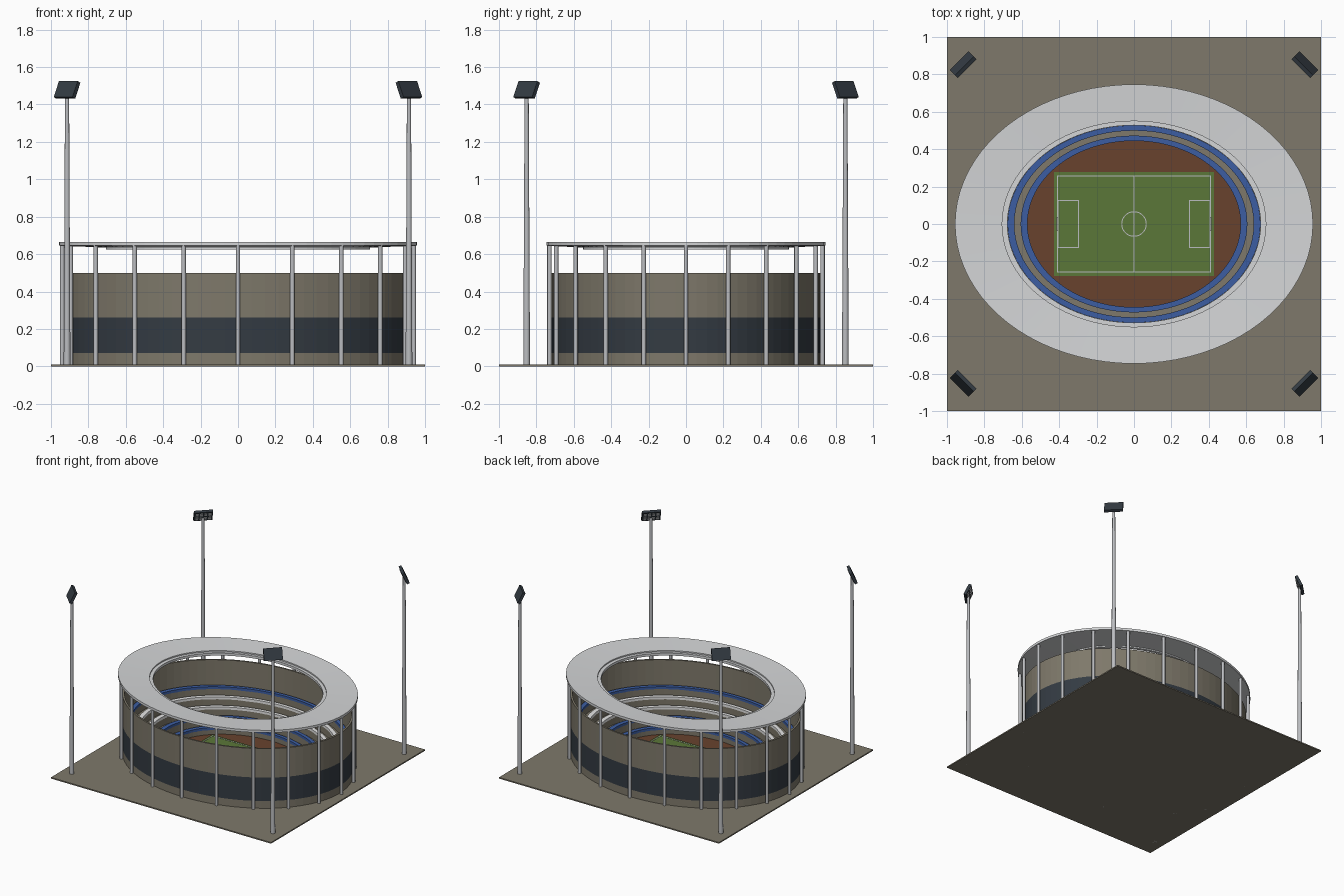
import bpy, bmesh, math
from mathutils import Matrix, Vector

cube = bpy.data.objects.get("Cube")
if cube:
    bpy.data.objects.remove(cube, do_unlink=True)

RATIO = 0.78   # depth of every oval relative to its width
SEGS = 80


def material(name, color):
    m = bpy.data.materials.new(name)
    m.use_nodes = True
    rgba = (*color, 1)
    m.diffuse_color = rgba
    m.node_tree.nodes["Principled BSDF"].inputs["Base Color"].default_value = rgba
    return m


concrete = material("concrete", (0.21, 0.19, 0.145))
cladding = material("dark cladding", (0.034, 0.044, 0.056))
roof_white = material("roof white", (0.66, 0.67, 0.68))
steel = material("steel", (0.5, 0.51, 0.53))
blue = material("blue seats", (0.045, 0.11, 0.36))
white = material("white", (0.8, 0.8, 0.8))
clay = material("clay track", (0.14, 0.055, 0.027))
grass = material("grass", (0.105, 0.185, 0.04))


def finish(name, bm, mats, smooth=False):
    bmesh.ops.recalc_face_normals(bm, faces=bm.faces)
    me = bpy.data.meshes.new(name)
    bm.to_mesh(me)
    bm.free()
    for m in mats:
        me.materials.append(m)
    ob = bpy.data.objects.new(name, me)
    bpy.context.collection.objects.link(ob)
    if smooth:
        bpy.ops.object.select_all(action='DESELECT')
        ob.select_set(True)
        bpy.context.view_layer.objects.active = ob
        bpy.ops.object.shade_smooth_by_angle(angle=math.radians(50))
    return ob


def add_box(bm, center, size, frame=Matrix(), index=0):
    mat = frame @ Matrix.Translation(center) @ Matrix.Diagonal((*size, 1))
    verts = bmesh.ops.create_cube(bm, size=1, matrix=mat)["verts"]
    for f in {f for v in verts for f in v.link_faces}:
        f.material_index = index


def add_post(bm, x, y, z0, z1, r0, r1, sides=12):
    bmesh.ops.create_cone(bm, cap_ends=True, segments=sides, radius1=r0, radius2=r1,
                          depth=z1 - z0, matrix=Matrix.Translation((x, y, (z0 + z1) / 2)))


def oval_ring(name, profile, mats, rule=None, ratio=RATIO, segs=SEGS):
    """Sweep a closed (radius, height) profile around an oval."""
    bm = bmesh.new()
    rings = []
    for i in range(segs):
        a = math.tau * i / segs
        rings.append([bm.verts.new((r * math.cos(a), r * ratio * math.sin(a), z))
                      for r, z in profile])
    n = len(profile)
    for i in range(segs):
        p, q = rings[i], rings[(i + 1) % segs]
        for j in range(n):
            k = (j + 1) % n
            f = bm.faces.new((p[j], q[j], q[k], p[k]))
            if rule:
                f.material_index = rule(f.calc_center_median())
    return finish(name, bm, mats)


def band(r0, r1, z0, z1):
    return [(r0, z0), (r1, z0), (r1, z1), (r0, z1)]


# Ground slab
bm = bmesh.new()
add_box(bm, (0, 0, 0.005), (2, 2, 0.01))
finish("ground_slab", bm, [concrete])

# Outer wall with its dark cladding band
WALL, INNER = 0.922, 0.905
oval_ring("outer_wall",
          [(INNER, 0.01), (WALL, 0.01), (WALL, 0.07), (WALL, 0.262), (WALL, 0.5), (INNER, 0.5)],
          [concrete, cladding],
          lambda c: int(0.07 < c.z < 0.262 and math.hypot(c.x, c.y / RATIO) > 0.913))

# Stepped terrace and its seat rows
ROWS, START, PITCH, FIRST, RISE = 5, 0.57, 0.07, 0.06, 0.055
steps = [(START, 0.01)]
for i in range(ROWS):
    r, z = START + PITCH * i, FIRST + RISE * i
    steps += [(r, z), (min(r + PITCH, INNER), z)]
steps.append((INNER, 0.01))
oval_ring("terrace", steps, [concrete])
for i, seat in enumerate((blue, blue, white, white, blue)):
    r, z = START + PITCH * i, FIRST + RISE * i
    oval_ring(f"seat_row_{i + 1}", band(r, r + 0.036, z - 0.002, z + 0.02), [seat])

# Roof canopy and the ring under its inner edge
oval_ring("roof_canopy", [(0.705, 0.635), (0.957, 0.645), (0.957, 0.665), (0.705, 0.655)],
          [roof_white])
oval_ring("roof_inner_ring", band(0.677, 0.706, 0.625, 0.645), [roof_white])

# Roof columns
bm = bmesh.new()
for i in range(20):
    a = math.tau * i / 20
    add_post(bm, 0.94 * math.cos(a), 0.73 * math.sin(a), 0, 0.648, 0.012, 0.012)
finish("roof_columns", bm, [steel], smooth=True)

# Clay track
bm = bmesh.new()
bmesh.ops.create_cone(bm, cap_ends=True, segments=SEGS, radius1=START + 0.005,
                      radius2=START + 0.005, depth=0.014,
                      matrix=Matrix.Translation((0, 0, 0.015)) @ Matrix.Diagonal((1, RATIO, 1, 1)))
finish("clay_track", bm, [clay])

# Pitch
bm = bmesh.new()
add_box(bm, (0, 0, 0.024), (0.855, 0.555, 0.008))
finish("pitch", bm, [grass])

# Pitch markings
LINE, TOP = 0.005, 0.0285


def outline(bm, x0, x1, y0, y1):
    for x in (x0, x1):
        add_box(bm, (x, (y0 + y1) / 2, TOP), (LINE, abs(y1 - y0) + LINE, 0.003))
    for y in (y0, y1):
        add_box(bm, ((x0 + x1) / 2, y, TOP), (abs(x1 - x0) - LINE, LINE, 0.003))


bm = bmesh.new()
outline(bm, -0.41, 0.41, -0.257, 0.257)
add_box(bm, (0, 0, TOP), (LINE, 0.51, 0.003))
for s in (-1, 1):
    outline(bm, s * 0.296, s * 0.405, -0.125, 0.125)
finish("pitch_lines", bm, [steel])
oval_ring("centre_circle", band(0.063, 0.068, 0.027, 0.03), [steel], ratio=1, segs=48)

# Goals
for side, s in (("left", 1), ("right", -1)):
    bm = bmesh.new()
    for y in (-0.033, 0.033):
        add_box(bm, (s * 0.41, y, 0.045), (0.009, 0.007, 0.036))
    add_box(bm, (s * 0.41, 0, 0.06), (0.009, 0.073, 0.007))
    finish(side + "_goal", bm, [white])

# Floodlight masts with tilted lamp heads facing the pitch
for sx, side in ((1, "left"), (-1, "right")):
    for sy, end in ((1, "back"), (-1, "front")):
        x, y = sx * 0.914, sy * 0.852
        bm = bmesh.new()
        add_post(bm, x, y, 0, 1.46, 0.018, 0.011, 16)
        finish(f"{end}_{side}_mast", bm, [steel], smooth=True)

        turn = math.atan2(sx, -sy)
        frame = (Matrix.Translation((x, y, 1.478)) @ Matrix.Rotation(turn, 4, 'Z')
                 @ Matrix.Rotation(math.radians(-25), 4, 'X'))
        bm = bmesh.new()
        add_box(bm, (0, 0, 0), (0.142, 0.022, 0.094), frame)
        for col in range(4):
            for row in (-1, 1):
                add_box(bm, (-0.048 + 0.032 * col, 0.012, 0.021 * row),
                        (0.021, 0.006, 0.026), frame, 1)
        finish(f"{end}_{side}_floodlight", bm, [cladding, steel])
